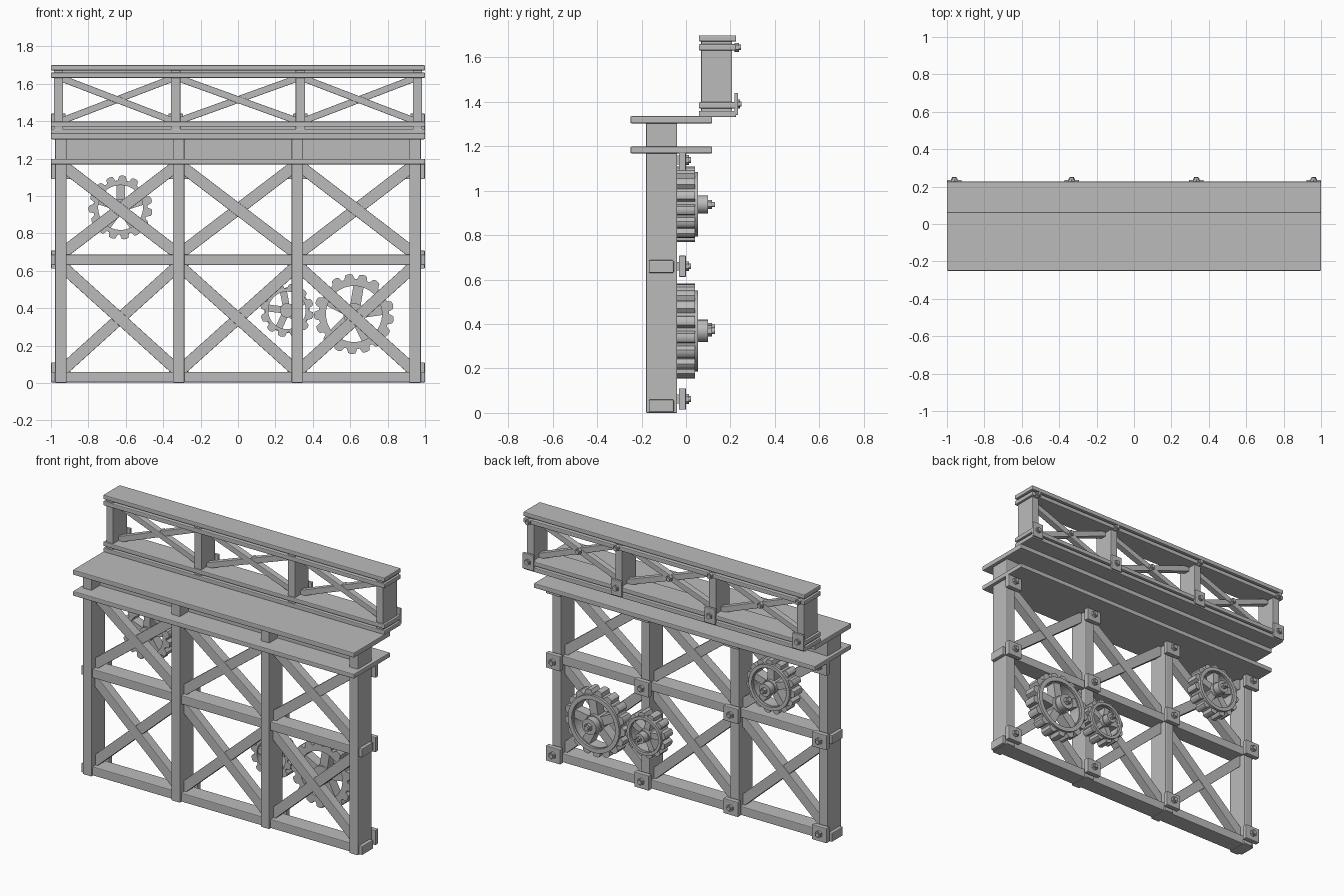
import bpy, bmesh, math
from mathutils import Matrix, Vector

cube = bpy.data.objects.get("Cube")
if cube:
    bpy.data.objects.remove(cube, do_unlink=True)

# One flat grey metal
metal = bpy.data.materials.new("grey_metal")
metal.use_nodes = True
GREY = (0.5, 0.5, 0.5, 1)
metal.diffuse_color = GREY
metal.node_tree.nodes["Principled BSDF"].inputs["Base Color"].default_value = GREY


def make_object(name, bm, bevel=0.0):
    bmesh.ops.recalc_face_normals(bm, faces=bm.faces)
    mesh = bpy.data.meshes.new(name)
    bm.to_mesh(mesh)
    bm.free()
    mesh.materials.append(metal)
    obj = bpy.data.objects.new(name, mesh)
    bpy.context.collection.objects.link(obj)
    if bevel:
        mod = obj.modifiers.new("soft_edges", "BEVEL")
        mod.width = bevel
        mod.segments = 2
        mod.limit_method = "ANGLE"
    return obj


def add_box(bm, xs, ys, zs, turn=0.0, pivot=None):
    """Box from ranges, optionally turned about a pivot along the y axis."""
    size = Vector((xs[1] - xs[0], ys[1] - ys[0], zs[1] - zs[0]))
    mid = Vector((sum(xs), sum(ys), sum(zs))) / 2
    m = Matrix.Translation(mid) @ Matrix.Diagonal((*size, 1))
    if turn:
        p = Vector(pivot) if pivot else mid
        m = Matrix.Translation(p) @ Matrix.Rotation(-turn, 4, "Y") @ Matrix.Translation(-p) @ m
    bmesh.ops.create_cube(bm, size=1, matrix=m)


def box(name, xs, ys, zs, bevel=0.005):
    bm = bmesh.new()
    add_box(bm, xs, ys, zs)
    return make_object(name, bm, bevel)


def add_rod(bm, x, z, y0, y1, r, sides=20):
    m = Matrix.Translation((x, (y0 + y1) / 2, z)) @ Matrix.Rotation(math.pi / 2, 4, "X")
    bmesh.ops.create_cone(bm, cap_ends=True, segments=sides, radius1=r, radius2=r,
                          depth=y1 - y0, matrix=m)


def bolt(name, x, z, y, r=0.022, h=0.022):
    bm = bmesh.new()
    add_rod(bm, x, z, y - 0.003, y + h * 0.65, r, 6)
    add_rod(bm, x, z, y, y + h, r * 0.6, 12)
    make_object(name, bm)


def cross_brace(name, xs, ys, zs, width):
    """Two diagonal bars from corner to corner."""
    cx, cz = sum(xs) / 2, sum(zs) / 2
    dx, dz = xs[1] - xs[0], zs[1] - zs[0]
    half, angle = math.hypot(dx, dz) / 2, math.atan2(dz, dx)
    bm = bmesh.new()
    for s in (-1, 1):
        shift = s * 0.002
        add_box(bm, (cx - half, cx + half), (ys[0] + shift, ys[1] + shift),
                (cz - width / 2, cz + width / 2), s * angle)
    make_object(name, bm, 0.003)


def add_ring(bm, cx, cz, y0, y1, outer, inner):
    """Extruded ring; outer and inner are matching lists of (radius, angle)."""
    def loop(points, y):
        return [bm.verts.new((cx + r * math.cos(a), y, cz + r * math.sin(a))) for r, a in points]
    loops = [loop(outer, y0), loop(outer, y1), loop(inner, y1), loop(inner, y0)]
    n = len(outer)
    for k in range(4):
        a, b = loops[k], loops[(k + 1) % 4]
        for i in range(n):
            j = (i + 1) % n
            bm.faces.new((a[i], a[j], b[j], b[i]))


def gear(name, cx, cz, radius, teeth, hub, start):
    root = radius - 0.026
    hole = radius * 0.70
    outer, inner = [], []
    step = math.tau / teeth
    for t in range(teeth):
        for f, r in ((0.0, root), (0.2, root), (0.34, radius - 0.004), (0.5, radius),
                     (0.7, radius), (0.86, radius - 0.004)):
            outer.append((r, (t + f) * step))
            inner.append((hole, (t + f) * step))
    bm = bmesh.new()
    # Toothed band and raised rim
    add_ring(bm, cx, cz, -0.04, 0.04, outer, inner)
    add_ring(bm, cx, cz, 0.03, 0.055, [(radius * 0.85, a) for _, a in outer],
             [(hole * 1.03, a) for _, a in outer])
    # Spokes
    for k in range(5):
        add_box(bm, (cx, cx + hole * 1.06), (-0.03, 0.035),
                (cz - radius * 0.13, cz + radius * 0.13),
                start + k * math.tau / 5, (cx, 0, cz))
    # Hub and axle
    add_rod(bm, cx, cz, -0.04, 0.055, hub * 1.15, 24)
    add_rod(bm, cx, cz, 0.05, 0.1, hub, 24)
    add_rod(bm, cx, cz, 0.09, 0.118, hub * 0.5, 6)
    add_rod(bm, cx, cz, 0.1, 0.13, hub * 0.3, 12)
    obj = make_object(name, bm)
    bpy.ops.object.select_all(action="DESELECT")
    obj.select_set(True)
    bpy.context.view_layer.objects.active = obj
    bpy.ops.object.shade_smooth_by_angle(angle=math.radians(25))


# Lower frame: posts, rails and diagonal braces
POSTS = [-0.947, -0.317, 0.317, 0.947]
for i, x in enumerate(POSTS):
    box(f"post_{i}", (x - 0.031, x + 0.031), (-0.18, -0.04), (0, 1.31))
    for level, z in (("bottom", 0.0625), ("middle", 0.66), ("top", 1.138)):
        box(f"{level}_bracket_{i}", (x - 0.052, x + 0.052), (-0.032, 0.0),
            (z - 0.048, z + 0.048), 0.004)
        # Short pin holding the bracket to the frame
        box(f"{level}_bracket_pin_{i}", (x - 0.02, x + 0.02), (-0.05, -0.02),
            (z - 0.02, z + 0.02), 0)
        bolt(f"{level}_bolt_{i}", x, z, 0.0)

for name, z0, z1 in (("bottom_rail", 0.003, 0.06), ("middle_rail", 0.63, 0.687)):
    box(name, (-1, 1), (-0.167, -0.055), (z0, z1))

for i in range(3):
    span = (POSTS[i], POSTS[i + 1])
    cross_brace(f"lower_brace_{i}", span, (-0.14, -0.08), (0.06, 0.63), 0.062)
    cross_brace(f"upper_brace_{i}", span, (-0.14, -0.08), (0.687, 1.17), 0.062)

# Deck: two slabs with a web between them
box("lower_deck", (-1, 1), (-0.25, 0.118), (1.168, 1.198))
box("upper_deck", (-1, 1), (-0.25, 0.118), (1.303, 1.335))
box("deck_web", (-0.975, 0.975), (-0.095, -0.042), (1.19, 1.31), 0)

# Truss on the back edge of the deck
for name, z in (("foot_plate", 1.331), ("lower_chord", 1.37),
                ("upper_chord", 1.631), ("cap_plate", 1.671)):
    box(name, (-1, 1), (0.058, 0.226), (z, z + 0.028))
for name, z in (("lower_chord_core", 1.35), ("upper_chord_core", 1.65)):
    box(name, (-0.98, 0.98), (0.12, 0.18), (z, z + 0.03), 0)

TRUSS = [-0.96, -0.333, 0.333, 0.96]
for i, x in enumerate(TRUSS):
    box(f"truss_post_{i}", (x - 0.025, x + 0.025), (0.068, 0.208), (1.335, 1.698), 0.003)
    box(f"truss_bracket_{i}", (x - 0.039, x + 0.039), (0.218, 0.235), (1.34, 1.44), 0.003)
    bolt(f"truss_lower_bolt_{i}", x, 1.39, 0.233, 0.02, 0.017)
    bolt(f"truss_upper_bolt_{i}", x, 1.645, 0.222, 0.02, 0.026)
for i in range(3):
    span = (TRUSS[i], TRUSS[i + 1])
    cross_brace(f"truss_brace_{i}", span, (0.12, 0.16), (1.395, 1.635), 0.036)
    bolt(f"truss_brace_bolt_{i}", sum(span) / 2, 1.515, 0.16, 0.02, 0.025)

# Gears behind the frame
gear("upper_gear", -0.628, 0.938, 0.171, 15, 0.04, 0.3)
gear("small_gear", 0.262, 0.388, 0.143, 12, 0.033, 0.5)
gear("large_gear", 0.62, 0.369, 0.214, 17, 0.05, 0.15)
